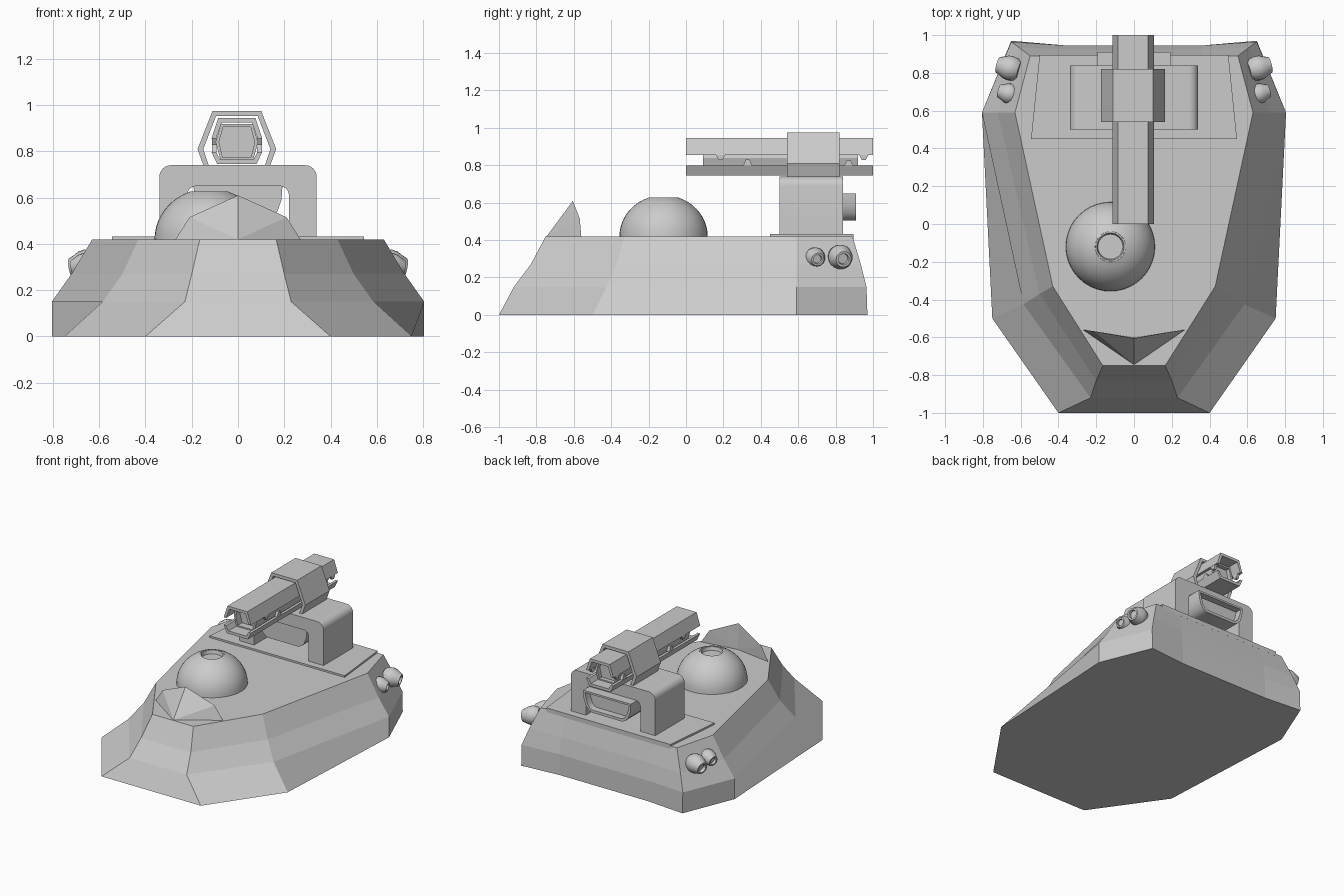
import bpy, bmesh, math
from mathutils import Vector

if "Cube" in bpy.data.objects:
    bpy.data.objects.remove(bpy.data.objects["Cube"])


def finish(name, bm, smooth=None):
    bmesh.ops.recalc_face_normals(bm, faces=bm.faces)
    me = bpy.data.meshes.new(name)
    bm.to_mesh(me)
    bm.free()
    ob = bpy.data.objects.new(name, me)
    bpy.context.collection.objects.link(ob)
    if smooth:
        bpy.ops.object.select_all(action='DESELECT')
        ob.select_set(True)
        bpy.context.view_layer.objects.active = ob
        bpy.ops.object.shade_smooth_by_angle(angle=math.radians(smooth))
    return ob


def loft(name, rings, smooth=None, insets=()):
    """Skin closed rings, cap both ends; insets = [(cap index, width, depth direction vector)]."""
    bm = bmesh.new()
    vr = [[bm.verts.new(p) for p in r] for r in rings]
    n = len(vr[0])
    for a, b in zip(vr, vr[1:]):
        for i in range(n):
            j = (i + 1) % n
            bm.faces.new((a[i], a[j], b[j], b[i]))
    caps = [bm.faces.new(vr[0]), bm.faces.new(vr[-1])]
    bmesh.ops.recalc_face_normals(bm, faces=bm.faces)
    for k, width, move in insets:
        bmesh.ops.inset_region(bm, faces=[caps[k]], thickness=width)
        ext = bmesh.ops.extrude_discrete_faces(bm, faces=[caps[k]])["faces"][0]
        bmesh.ops.translate(bm, verts=ext.verts, vec=move)
    return finish(name, bm, smooth)


def prism(name, pts, a, b, axis='y', **kw):
    """Extrude a profile: (x, z) along y or (y, z) along x."""
    def at(p, t):
        return (p[0], t, p[1]) if axis == 'y' else (t, p[0], p[1])
    return loft(name, [[at(p, t) for p in pts] for t in (a, b)], **kw)


def mirrored(half, dx=0.0):
    """Close a right-hand profile by mirroring it in x."""
    return [(x + dx, z) for x, z in half] + [(-x + dx, z) for x, z in reversed(half)]


def arc(cx, cz, r, a0, a1, n=6):
    return [(cx + r * math.cos(math.radians(a0 + (a1 - a0) * i / n)),
             cz + r * math.sin(math.radians(a0 + (a1 - a0) * i / n))) for i in range(n + 1)]


def lathe(name, prof, origin, axis=(0, 0, 1), seg=32, smooth=35):
    rot = Vector((0, 0, 1)).rotation_difference(Vector(axis)).to_matrix()
    rings = []
    for r, h in prof:
        rings.append([Vector(origin) + rot @ Vector((r * math.cos(t), r * math.sin(t), h))
                      for t in (2 * math.pi * i / seg for i in range(seg))])
    return loft(name, rings, smooth)


# Faceted hull: right-hand columns at four heights
levels = (0, 0.15, 0.27, 0.42)
columns = [
    [(.40, -1.0), (.23, -.92), (.20, -.83), (.165, -.75)],
    [(.75, -.50), (.585, -.425), (.50, -.37), (.43, -.33)],
    [(.805, .59), (.805, .59), (.72, .59), (.63, .59)],
    [(.65, .97), (.65, .965), (.61, .935), (.55, .89)],
    [(.36, .945), (.36, .945), (.36, .925), (.36, .89)],
]
rings = []
for i, z in enumerate(levels):
    rings.append([(x, y, z) for x, y in mirrored([c[i] for c in columns])])
loft("hull", rings)

# Thin deck plate under the gun mount
loft("deck_plate", [[(s * x, y, z) for s, x, y in
     ((-1, .545, .45), (1, .545, .45), (1, .50, .895), (-1, .50, .895))] for z in (.40, .433)])

# Dome with recessed hatch
dome = [(.236 * math.cos(math.radians(a)), .22 * math.sin(math.radians(a))) for a in range(0, 71, 7)]
lathe("dome_hatch", dome + [(.08, .205), (.072, .205), (.066, .18)], (-.125, -.12, .42), seg=40)

# Pointed shield at the front of the deck
bm = bmesh.new()
F, A, C = [bm.verts.new(p) for p in ((0, -.745, .42), (0, -.605, .61), (0, -.60, .42))]
for s in (-1, 1):
    S = bm.verts.new((s * .21, -.568, .515))
    B = bm.verts.new((s * .27, -.56, .42))
    for f in ((F, A, S), (F, S, B), (A, C, S), (S, C, B), (F, B, C)):
        bm.faces.new(f)
finish("front_shield", bm)

# Arched gun mount
arch = ([(-.34, .43)] + arc(-.29, .69, .05, 180, 90) + arc(.29, .69, .05, 90, 0) + [(.34, .43), (.22, .43)]
        + arc(.18, .61, .04, 0, 90) + arc(-.18, .61, .04, 90, 180) + [(-.22, .43)])
prism("mount_arch", arch, .50, .84, smooth=30)

# Hollow-backed box below the arch
box = mirrored([(.192, .65), (.188, .59), (.17, .54), (.145, .515), (.12, .505)])
prism("mount_box", box, .52, .91, insets=[(1, .02, (0, -.05, 0))], smooth=30)

# Gun: split shell, inner core and clamp sleeve
dx = -.005
prism("barrel_upper_shell", [(x + dx, z) for x, z in (
    (-.11, .855), (-.08, .945), (.08, .945), (.11, .855),
    (.09, .855), (.065, .925), (-.065, .925), (-.09, .855))], 0, 1)
prism("barrel_lower_shell", [(x + dx, z) for x, z in (
    (-.11, .798), (-.085, .745), (.085, .745), (.11, .798),
    (.09, .798), (.072, .765), (-.072, .765), (-.09, .798))], 0, 1)
prism("barrel_core", mirrored([(.068, .918), (.092, .84), (.07, .762)], dx), .09, .92,
      insets=[(0, .015, (0, .05, 0)), (1, .015, (0, -.03, 0))])
prism("clamp_sleeve", [(x + dx, z) for x, z in (
    (-.143, .735), (-.17, .81), (-.105, .975), (.105, .975), (.17, .81), (.143, .735),
    (.12, .735), (.145, .81), (.09, .953), (-.09, .953), (-.145, .81), (-.12, .735))], .54, .82)

# Small teeth along the shell slot
for s in (-1, 1):
    for y, z, d in ((.185, .857, -.03), (.63, .857, -.03), (.95, .857, -.03),
                    (.33, .796, .035), (.62, .796, .03), (.87, .796, .03)):
        prism("slot_tooth", [(y - .025, z), (y + .025, z), (y + .01, z + d), (y - .01, z + d)],
              s * .088 + dx, s * .108 + dx, axis='x')

# Side lamps, two on each rear corner
lamp = [(.045, -.05), (.06, -.03), (.066, 0), (.062, .025), (.05, .05), (.042, .07), (.03, .07), (.027, .05)]
for s in (-1, 1):
    ax = Vector((s * .93, .25, -.18)).normalized()
    for size, nm, pos in ((1.0, "large_lamp", (.655, .825, .31)), (.82, "small_lamp", (.66, .69, .307))):
        lathe(nm, [(r * size, h * size) for r, h in lamp], (s * pos[0], pos[1], pos[2]), ax, seg=20)
